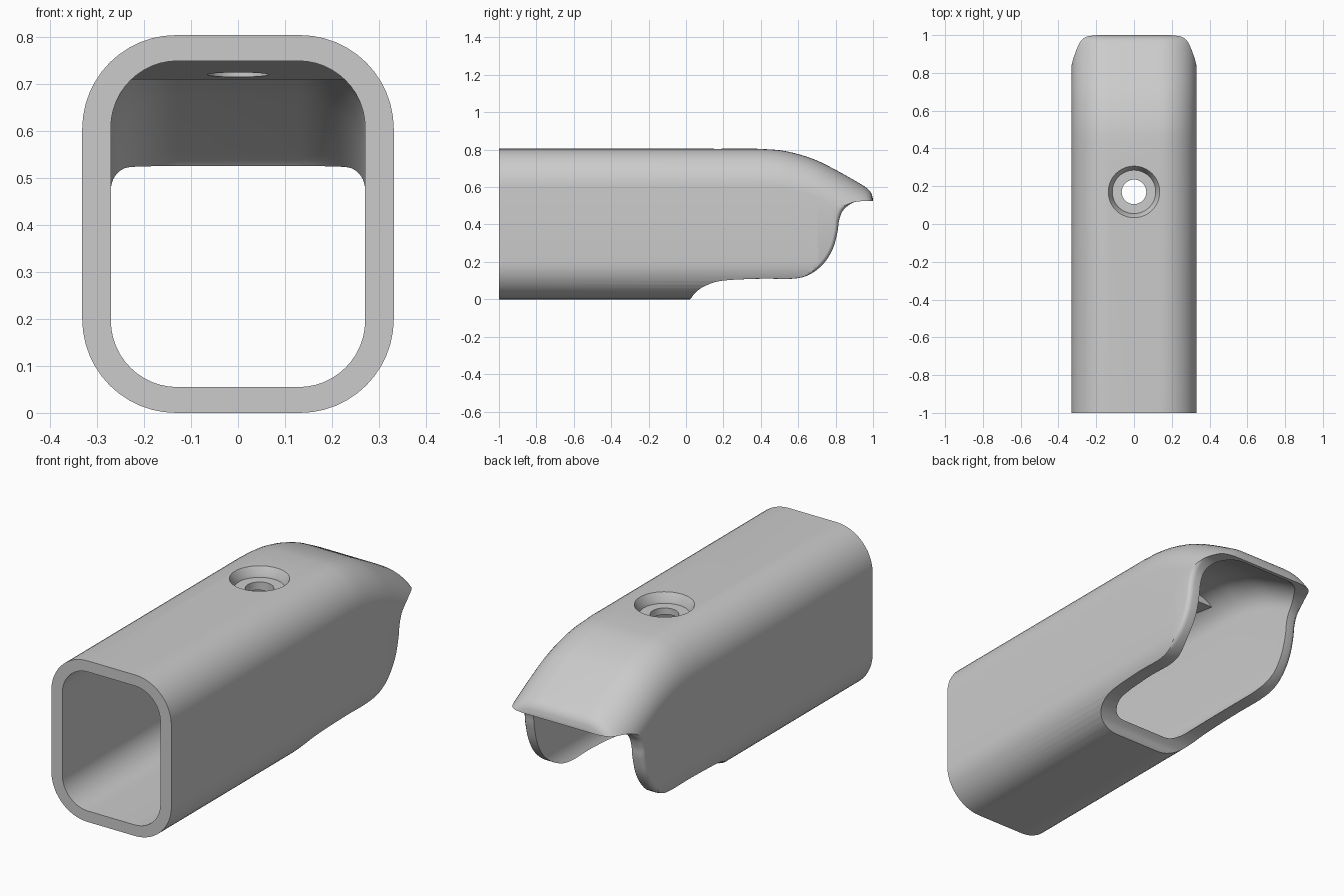
import bpy, bmesh, math
from mathutils import Vector

if "Cube" in bpy.data.objects:
    bpy.data.objects.remove(bpy.data.objects["Cube"])

grey = bpy.data.materials.new("plain_grey")
grey.use_nodes = True
COLOUR = (0.6, 0.6, 0.6, 1)
grey.diffuse_color = COLOUR
grey.node_tree.nodes["Principled BSDF"].inputs["Base Color"].default_value = COLOUR


def spline(pts, steps=6):
    """Smooth curve through 2D points."""
    p = [Vector(q) for q in pts]
    p = [2 * p[0] - p[1]] + p + [2 * p[-1] - p[-2]]
    out = []
    for a, b, c, d in zip(p, p[1:], p[2:], p[3:]):
        for i in range(steps):
            t = i / steps
            out.append(0.5 * (2 * b + (c - a) * t + (2 * a - 5 * b + 4 * c - d) * t * t
                              + (3 * b - a - 3 * c + d) * t ** 3))
    return out + [p[-2]]


def loft(name, rings, caps=True, closed=False):
    """Skin a list of equal rings; optionally join the last ring to the first."""
    bm = bmesh.new()
    loops = [[bm.verts.new(v) for v in r] for r in rings]
    pairs = list(zip(loops, loops[1:])) + ([(loops[-1], loops[0])] if closed else [])
    for a, b in pairs:
        for i in range(len(a)):
            j = (i + 1) % len(a)
            bm.faces.new((a[i], a[j], b[j], b[i]))
    if caps:
        bm.faces.new(loops[0][::-1])
        bm.faces.new(loops[-1])
    bmesh.ops.recalc_face_normals(bm, faces=bm.faces)
    me = bpy.data.meshes.new(name)
    bm.to_mesh(me)
    bm.free()
    me.materials.append(grey)
    ob = bpy.data.objects.new(name, me)
    bpy.context.collection.objects.link(ob)
    return ob


def section(y, half, bottom, top, r, n=12):
    """Rounded rectangle across the body."""
    ring = []
    corners = [(1, top - r), (-1, top - r), (-1, bottom + r), (1, bottom + r)]
    for k, (s, cz) in enumerate(corners):
        for i in range(n + 1):
            a = math.pi / 2 * (k + i / n)
            ring.append((s * (half - r) + r * math.cos(a), y, cz + r * math.sin(a)))
    return ring


def cut(ob, cutter):
    m = ob.modifiers.new("cut", "BOOLEAN")
    m.operation, m.solver, m.object = "DIFFERENCE", "EXACT", cutter
    bpy.context.view_layer.objects.active = ob
    bpy.ops.object.modifier_apply(modifier=m.name)


# Sleeve: rounded rectangular tube whose roof droops into a nose
roof = [Vector((-1, 0.805))] + spline([(0.38, 0.805), (0.5, 0.797), (0.6, 0.776), (0.7, 0.742),
                                       (0.8, 0.692), (0.9, 0.636), (0.965, 0.596),
                                       (0.99, 0.568), (1.0, 0.535)], 4)
outer = [section(y, 0.332, 0, z, 0.2) for y, z in roof]
inner = [section(y, 0.271, 0.055, z - 0.055, 0.142) for y, z in roof]
sleeve = loft("sleeve", outer + inner[::-1], caps=False, closed=True)

# Side-profile cutter, flaring near the outer walls to round the rim
edge = spline([(1.1, 0.525), (0.95, 0.525), (0.89, 0.515), (0.84, 0.475), (0.818, 0.42),
               (0.81, 0.36), (0.785, 0.27), (0.735, 0.19), (0.66, 0.132), (0.57, 0.11),
               (0.4, 0.11), (0.2, 0.1), (0.11, 0.075), (0.055, 0.04), (0.025, 0.003),
               (0.0, -0.02)])


def cutter_ring(x, grow):
    ring = []
    for i, p in enumerate(edge):
        t = (edge[min(i + 1, len(edge) - 1)] - edge[max(i - 1, 0)]).normalized()
        q = p + grow * Vector((t.y, -t.x))
        ring.append((x, q.x, q.y))
    return ring + [(x, 0.0, -0.1), (x, 1.1, -0.1)]


R = 0.025
flare = [(0.333 - R * math.cos(a), R * (1 - math.cos(math.asin(math.cos(math.pi / 2 - a)))))
         for a in (math.pi / 2, math.pi / 3, math.pi / 6, 0)]
flare = [(0.333 - R + R * math.sin(a), R * (1 - math.cos(a)))
         for a in (0, math.pi / 6, math.pi / 3, math.pi / 2.2)] + [(0.4, R)]
sides = [(-x, g) for x, g in flare[::-1]] + flare
mouth = loft("mouth_cutter", [cutter_ring(x, g) for x, g in sides])

# Thickened pad under the roof, below the screw hole
pad_profile = [(-0.25, 0.752), (0.31, 0.71), (0.31, 0.77), (-0.25, 0.77)]
pad = loft("screw_pad", [[(x, y, z) for y, z in pad_profile] for x in (-0.229, 0.229)])

# Countersunk screw hole
hole_profile = [(0.065, 0.6), (0.065, 0.757), (0.115, 0.757), (0.118, 0.77),
                (0.137, 0.806), (0.137, 0.9)]
hole = loft("hole_cutter", [[(r * math.cos(a), 0.17 + r * math.sin(a), z)
                             for a in [math.tau * i / 48 for i in range(48)]]
                            for r, z in hole_profile])

cut(sleeve, mouth)
cut(sleeve, hole)
cut(pad, hole)
for helper in (mouth, hole):
    bpy.data.objects.remove(helper)

for ob in (sleeve, pad):
    bpy.ops.object.select_all(action="DESELECT")
    ob.select_set(True)
    bpy.context.view_layer.objects.active = ob
    bpy.ops.object.shade_smooth_by_angle(angle=math.radians(32))
